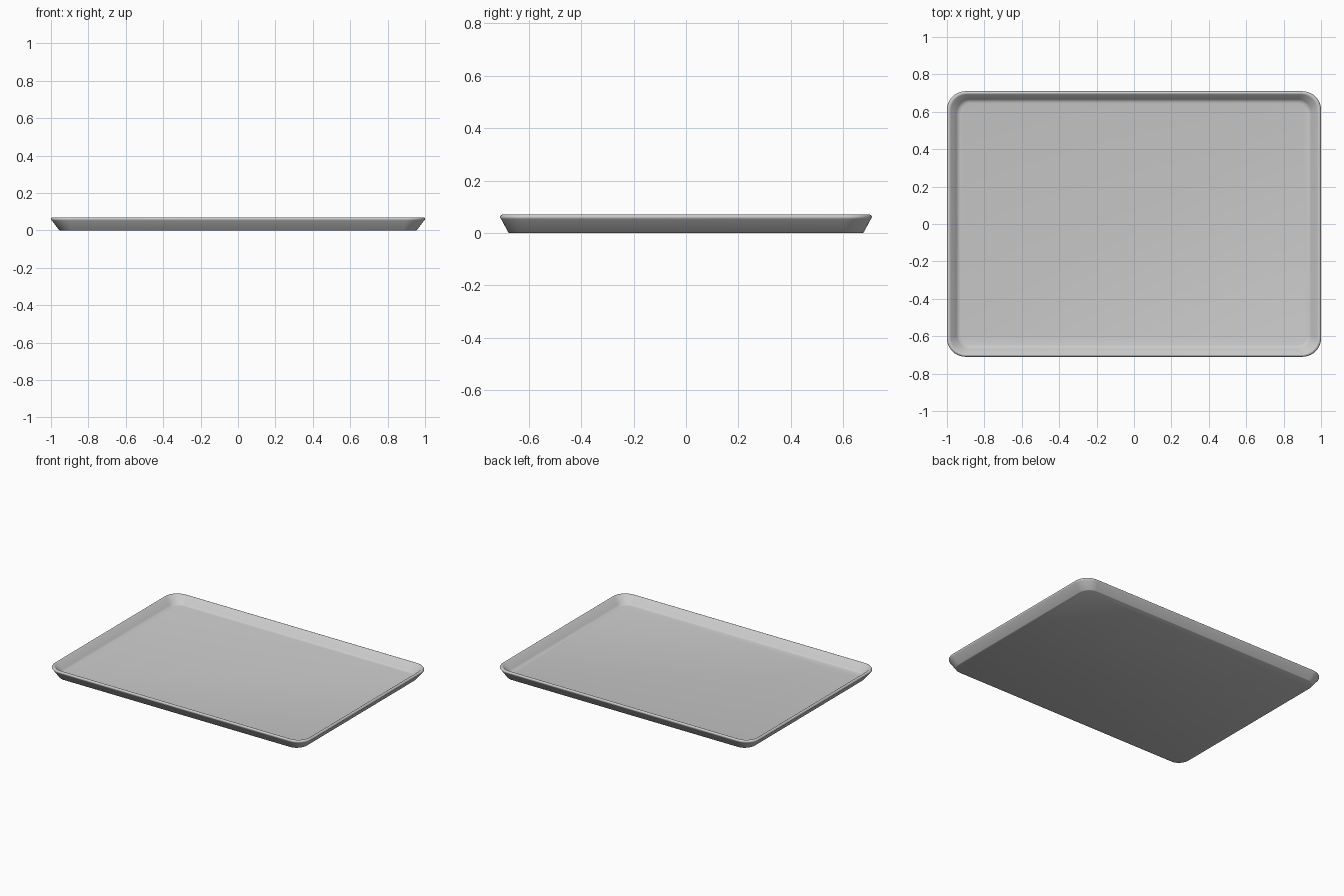
import bpy, bmesh, math

if "Cube" in bpy.data.objects:
    bpy.data.objects.remove(bpy.data.objects["Cube"])

HX, HY, R = 1.0, 0.71, 0.10   # outer half sizes and corner radius
SEG = 10


def ring(bm, inset_x, inset_y, z):
    """Rounded rectangle loop, inset from the outer outline."""
    rx, ry = max(R - inset_x * 0.6, 0.03), max(R - inset_y * 0.6, 0.03)
    cx, cy = HX - inset_x - rx, HY - inset_y - ry
    verts = []
    for q, (sx, sy) in enumerate([(1, 1), (-1, 1), (-1, -1), (1, -1)]):
        for i in range(SEG + 1):
            a = math.pi / 2 * (q + i / SEG)
            verts.append(bm.verts.new((sx * cx + rx * math.cos(a),
                                       sy * cy + ry * math.sin(a), z)))
    return verts


# Cross-section from underside, up the flared wall, over the lip, to the floor
profile = [
    (0.047, 0.034, 0.0),
    (0.043, 0.031, 0.002),
    (0.006, 0.005, 0.051),
    (0.001, 0.001, 0.056),
    (0.000, 0.000, 0.061),
    (0.002, 0.002, 0.066),
    (0.007, 0.007, 0.070),
    (0.013, 0.012, 0.070),
    (0.019, 0.017, 0.067),
    (0.052, 0.044, 0.025),
    (0.060, 0.052, 0.018),
    (0.072, 0.064, 0.015),
]

bm = bmesh.new()
rings = [ring(bm, *p) for p in profile]
n = len(rings[0])
for a, b in zip(rings, rings[1:]):
    for i in range(n):
        j = (i + 1) % n
        bm.faces.new((a[i], a[j], b[j], b[i]))
bm.faces.new(rings[0][::-1])   # underside
bm.faces.new(rings[-1])        # tray floor
bmesh.ops.recalc_face_normals(bm, faces=bm.faces)

mesh = bpy.data.meshes.new("serving_tray")
bm.to_mesh(mesh)
bm.free()
tray = bpy.data.objects.new("serving_tray", mesh)
bpy.context.collection.objects.link(tray)

# Smooth shading with crisp base edge
bpy.context.view_layer.objects.active = tray
tray.select_set(True)
bpy.ops.object.shade_smooth_by_angle(angle=math.radians(40))
